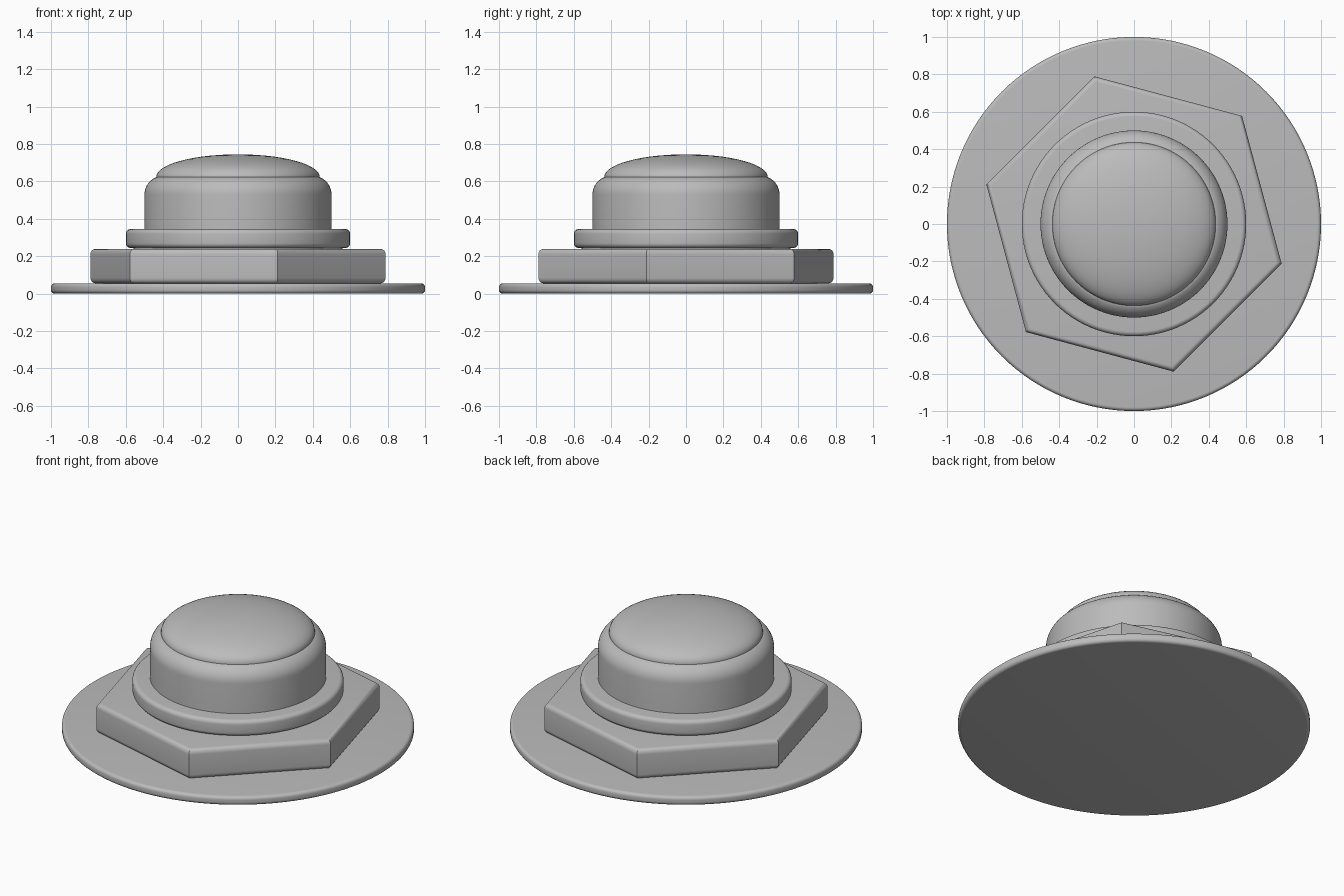
import bpy, bmesh, math

cube = bpy.data.objects.get("Cube")
if cube:
    bpy.data.objects.remove(cube)

GREY = (0.5, 0.5, 0.5, 1)
mat = bpy.data.materials.new("plain grey")
mat.use_nodes = True
mat.diffuse_color = GREY
mat.node_tree.nodes["Principled BSDF"].inputs["Base Color"].default_value = GREY


def lathe(name, profile, sides=96, turn=0.0):
    """Revolve (radius, height) points around z, closing both ends."""
    bm = bmesh.new()
    rings = []
    for r, z in profile:
        if r == 0:
            rings.append([bm.verts.new((0, 0, z))] * sides)
            continue
        angles = [turn + math.tau * i / sides for i in range(sides)]
        rings.append([bm.verts.new((r * math.cos(a), r * math.sin(a), z)) for a in angles])
    for low, high in zip(rings, rings[1:]):
        for i in range(sides):
            j = (i + 1) % sides
            corners = dict.fromkeys((low[i], low[j], high[j], high[i]))
            bm.faces.new(list(corners))
    for ring in (rings[0], rings[-1]):
        if ring[0] != ring[1]:
            bm.faces.new(ring)
    bmesh.ops.recalc_face_normals(bm, faces=bm.faces)
    mesh = bpy.data.meshes.new(name)
    bm.to_mesh(mesh)
    bm.free()
    mesh.materials.append(mat)
    obj = bpy.data.objects.new(name, mesh)
    bpy.context.collection.objects.link(obj)
    bpy.ops.object.select_all(action="DESELECT")
    obj.select_set(True)
    bpy.context.view_layer.objects.active = obj
    bpy.ops.object.shade_smooth_by_angle(angle=math.radians(35))
    return obj


def arc(r, z, across, up, start, end, steps=6):
    """Elliptical arc of profile points, angles in degrees."""
    angles = [math.radians(start + (end - start) * i / steps) for i in range(steps + 1)]
    return [(r + across * math.cos(a), z + up * math.sin(a)) for a in angles]


def disc(radius, bottom, top, bevel):
    """Profile of a disc with rounded rims."""
    inner = radius - bevel
    return (arc(inner, bottom + bevel, bevel, bevel, -90, 0)
            + arc(inner, top - bevel, bevel, bevel, 0, 90))


# Base flange
lathe("flange", disc(1.0, 0, 0.055, 0.02), sides=128)

# Hexagonal nut, with sharp upright corners and rounded rims
lathe("hex_nut", disc(0.817, 0.055, 0.24, 0.03), sides=6, turn=math.radians(45))

# Round collar, raised on a narrow neck
lathe("collar_neck", [(0.56, 0.2), (0.56, 0.26)])
lathe("collar", disc(0.6, 0.245, 0.345, 0.025))

# Cylindrical body with a rounded shoulder
lathe("body", [(0.5, 0.3)] + arc(0.4, 0.53, 0.1, 0.1, 0, 68, 8))

# Domed cap, meeting the shoulder in a crisp crease
dome = arc(0, 0.625, 0.437, 0.12, 0, 90, 14)[:-1]
lathe("cap", [(0.437, 0.6)] + dome + [(0, 0.745)])
